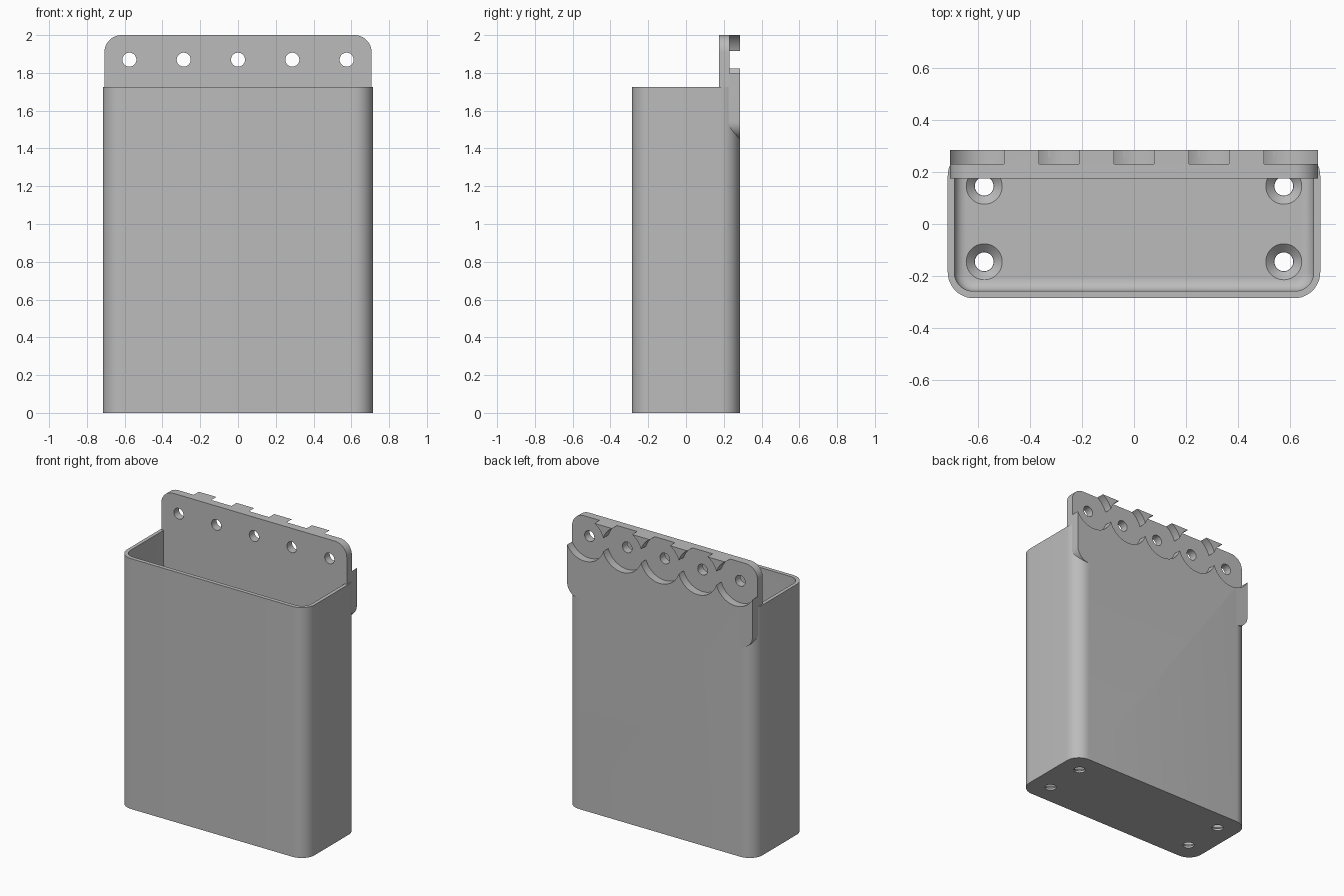
import bpy, bmesh, math
from mathutils import Matrix, Vector

cube = bpy.data.objects.get("Cube")
if cube:
    bpy.data.objects.remove(cube, do_unlink=True)

grey = bpy.data.materials.new("plain grey")
grey.use_nodes = True
colour = (0.5, 0.5, 0.5, 1)
grey.diffuse_color = colour
grey.node_tree.nodes["Principled BSDF"].inputs["Base Color"].default_value = colour


def make_object(name, bm):
    bmesh.ops.recalc_face_normals(bm, faces=bm.faces)
    mesh = bpy.data.meshes.new(name)
    bm.to_mesh(mesh)
    bm.free()
    mesh.materials.append(grey)
    obj = bpy.data.objects.new(name, mesh)
    bpy.context.collection.objects.link(obj)
    return obj


def rounded_block(name, width, depth, z0, z1, radius, fillet=0):
    """Rounded rectangle in xy raised from z0 to z1, with an optional bottom fillet."""
    bm = bmesh.new()
    points = []
    steps = 12
    for corner, (sx, sy) in enumerate([(1, 1), (-1, 1), (-1, -1), (1, -1)]):
        cx, cy = sx * (width / 2 - radius), sy * (depth / 2 - radius)
        for i in range(steps + 1):
            a = (corner + i / steps) * math.pi / 2
            points.append((cx + radius * math.cos(a), cy + radius * math.sin(a), z0))
    base = bm.faces.new([bm.verts.new(p) for p in points])
    raised = bmesh.ops.extrude_face_region(bm, geom=[base], use_keep_orig=True)
    top = [v for v in raised["geom"] if isinstance(v, bmesh.types.BMVert)]
    bmesh.ops.translate(bm, verts=top, vec=(0, 0, z1 - z0))
    if fillet:
        bmesh.ops.bevel(bm, geom=list(base.edges), offset=fillet, segments=6,
                        profile=0.5, affect='EDGES')
    return make_object(name, bm)


def cone(name, centre, r1, r2, length, axis="Z"):
    bm = bmesh.new()
    turn = Matrix.Rotation(-math.pi / 2, 4, 'X') if axis == "Y" else Matrix()
    bmesh.ops.create_cone(bm, cap_ends=True, segments=64, radius1=r1, radius2=r2,
                          depth=length, matrix=Matrix.Translation(Vector(centre)) @ turn)
    return make_object(name, bm)


def cut(obj, cutter, keep=False):
    mod = obj.modifiers.new("cut", 'BOOLEAN')
    mod.operation = 'DIFFERENCE'
    mod.solver = 'EXACT'
    mod.object = cutter
    bpy.context.view_layer.objects.active = obj
    bpy.ops.object.modifier_apply(modifier=mod.name)
    if not keep:
        bpy.data.objects.remove(cutter, do_unlink=True)


# Hollow bin with a filleted floor
FLOOR = 0.045
bin_body = rounded_block("bin", 1.43, 0.57, 0, 1.725, 0.1)
cut(bin_body, rounded_block("cavity", 1.38, 0.515, FLOOR, 1.9, 0.072, 0.045))

# Countersunk drain holes in the floor
for x in (-0.575, 0.575):
    for y in (-0.145, 0.145):
        cut(bin_body, cone("drain", (x, y, 0), 0.036, 0.036, 0.3))
        cut(bin_body, cone("countersink", (x, y, FLOOR - 0.015), 0.037, 0.07, 0.032))

# Rounded mounting plate, stood upright against the back
plate = rounded_block("back_plate", 1.414, 0.55, -0.285, -0.175, 0.09)
plate.data.transform(Matrix.Translation((0, 0, 1.725)) @ Matrix.Rotation(math.pi / 2, 4, 'X'))

# Overlapping round recesses and screw holes along the plate
for i in range(-2, 3):
    x = i * 0.2875
    recess = cone("recess", (x, 0.33, 1.87), 0.151, 0.151, 0.2, "Y")
    cut(plate, recess, keep=True)
    cut(bin_body, recess)
    cut(plate, cone("screw_hole", (x, 0.2, 1.87), 0.037, 0.037, 0.3, "Y"))

# Smooth curved walls, crisp edges
for obj in (bin_body, plate):
    bpy.ops.object.select_all(action='DESELECT')
    obj.select_set(True)
    bpy.context.view_layer.objects.active = obj
    bpy.ops.object.shade_smooth_by_angle(angle=math.radians(30))
